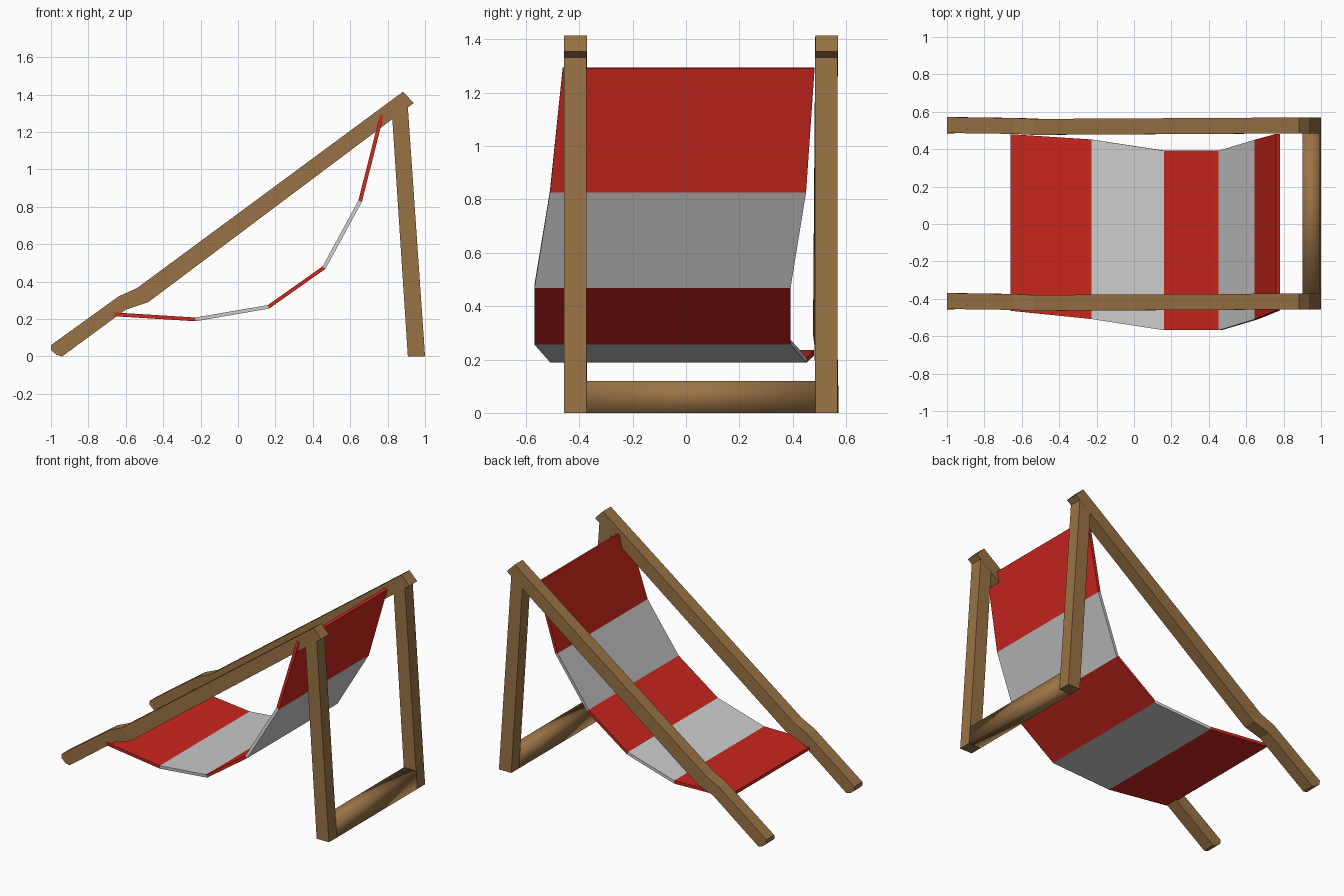
import bpy
from mathutils import Vector

if "Cube" in bpy.data.objects:
    bpy.data.objects.remove(bpy.data.objects["Cube"])


def material(name, color):
    m = bpy.data.materials.new(name)
    m.diffuse_color = (*color, 1)
    m.use_nodes = True
    m.node_tree.nodes["Principled BSDF"].inputs["Base Color"].default_value = m.diffuse_color
    return m


WOOD = material("wood", (0.32, 0.17, 0.06))
RED = material("red_fabric", (0.60, 0.02, 0.013))


def loft(name, rings, mat=None, caps=(True, True), smooth=False):
    """Join four-sided rings of points into a closed bar."""
    verts = [p for ring in rings for p in ring]
    faces = []
    for i in range(len(rings) - 1):
        a, b = 4 * i, 4 * (i + 1)
        for k in range(4):
            n = (k + 1) % 4
            faces.append((a + k, a + n, b + n, b + k))
    if caps[0]:
        faces.append((3, 2, 1, 0))
    if caps[1]:
        e = len(verts) - 4
        faces.append((e, e + 1, e + 2, e + 3))
    me = bpy.data.meshes.new(name)
    me.from_pydata(verts, [], faces)
    me.shade_smooth() if smooth else me.shade_flat()
    ob = bpy.data.objects.new(name, me)
    bpy.context.collection.objects.link(ob)
    if mat:
        me.materials.append(mat)
    return ob


def ring(lo, hi, y0, y1):
    """Rectangle across y through a lower and an upper (x, z) point."""
    return [(lo[0], y0, lo[1]), (lo[0], y1, lo[1]),
            (hi[0], y1, hi[1]), (hi[0], y0, hi[1])]


# stations: lower point, upper point, y shift
rail = [((-0.97, 0.008), (-1.0, 0.035), 0.0),
        ((-0.94, 0.0), (-1.0, 0.06), 0.002),
        ((-0.60, 0.25), (-0.64, 0.32), -0.003),
        ((-0.48, 0.29), (-0.54, 0.365), -0.008),
        ((0.94, 1.355), (0.882, 1.415), 0.0)]
leg = [((0.908, 0.0), (1.0, 0.0)),
       ((0.825, 1.27), (0.908, 1.335))]

# side rails and back legs
for side, y in (("front", -0.414), ("back", 0.527)):
    loft(side + "_rail",
         [ring(lo, hi, y + s - 0.0425, y + s + 0.0425) for lo, hi, s in rail], WOOD)
    loft(side + "_leg",
         [ring(lo, hi, y - 0.0435, y + 0.0415) for lo, hi in leg], WOOD)

# crossbar between the feet
section = [(0.908, 0.0), (0.90, 0.12), (0.992, 0.12), (1.0, 0.0)]
loft("crossbar", [[(x, y, z) for x, z in section] for y in (-0.373, 0.485)],
     WOOD, smooth=True)

# hanging fabric: x, z, centre y
sling = [(0.77, 1.293, 0.01), (0.653, 0.83, -0.03), (0.46, 0.475, -0.088),
         (0.163, 0.265, -0.088), (-0.228, 0.198, -0.028), (-0.66, 0.225, 0.008)]
pts = [Vector((x, z)) for x, z, _ in sling]
rings = []
for i, p in enumerate(pts):
    d = (pts[min(i + 1, 5)] - pts[max(i - 1, 0)]).normalized()
    n = Vector((-d.y, d.x)) * 0.01
    c = sling[i][2]
    half = 0.472 if i in (0, 5) else 0.48
    rings.append(ring(p + n, p - n, c - half, c + half))
for i in range(5):
    loft(f"fabric_stripe_{i + 1}", rings[i:i + 2], None if i % 2 else RED,
         (i == 0, i == 4))

# consistent outward faces
import bmesh
for ob in bpy.context.collection.objects:
    bm = bmesh.new()
    bm.from_mesh(ob.data)
    if ob.name.startswith("fabric"):
        # open strips: orient by distance from the strip's own centre
        mid = sum((v.co for v in bm.verts), Vector()) / len(bm.verts)
        for f in bm.faces:
            f.normal_update()
            if f.normal.dot(f.calc_center_median() - mid) < 0:
                f.normal_flip()
    else:
        bmesh.ops.recalc_face_normals(bm, faces=bm.faces)
    bm.to_mesh(ob.data)
    bm.free()
